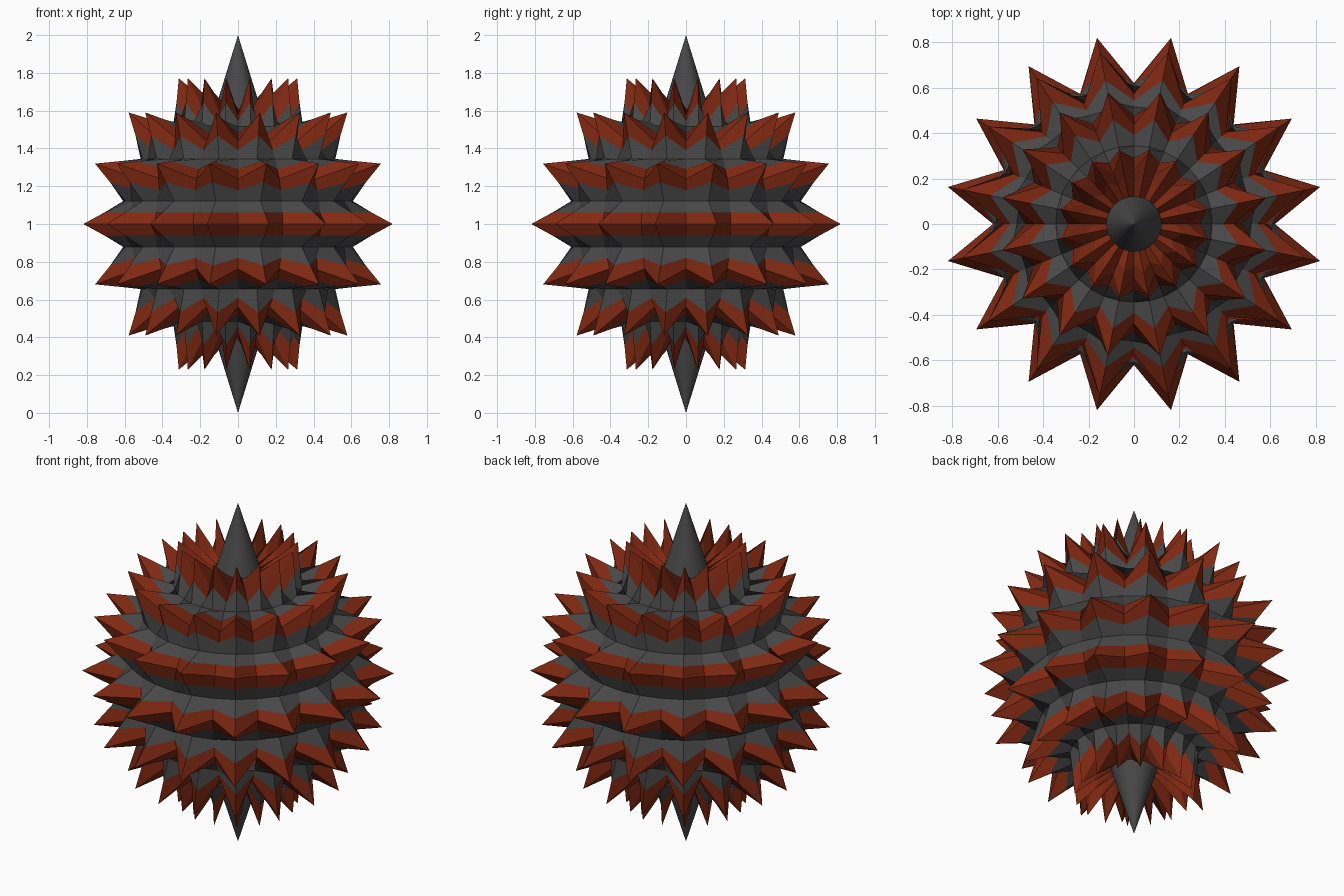
import bpy, bmesh
from math import sin, cos, pi

if "Cube" in bpy.data.objects:
    bpy.data.objects.remove(bpy.data.objects["Cube"])

R, SPIKE, POLE = 0.62, 0.835, 1.0   # ball radius, spike tip radius, pole tip radius
SEG, RINGS = 32, 16                 # ball divisions


def material(name, col):
    m = bpy.data.materials.new(name)
    m.diffuse_color = (*col, 1)
    m.use_nodes = True
    m.node_tree.nodes["Principled BSDF"].inputs["Base Color"].default_value = m.diffuse_color
    return m


def point(i, j):
    """Ball vertex at segment i, latitude step j; every second one is pulled into a spike."""
    r = SPIKE if i % 2 and j % 2 == 0 else R
    a, b = 2 * pi * i / SEG, pi * j / RINGS
    return (r * cos(b) * cos(a), r * cos(b) * sin(a), 1 + r * sin(b))


def midpoint(p, q):
    return tuple((s + t) / 2 for s, t in zip(p, q))


bm = bmesh.new()

# Rings from bottom to top, with an extra ring halfway for the colour bands
rings = []
for k in range(-14, 15):
    lo, hi = k // 2, (k + 1) // 2
    rings.append((k, [bm.verts.new(midpoint(point(i, lo), point(i, hi))) for i in range(SEG)]))

# Spiked bands: red around the tips, dark grey around the bases
for (k, a), (_, b) in zip(rings, rings[1:]):
    h = abs(k + 0.5) / 2
    red = h > 5.5 or abs(h - 2 * round(h / 2)) < 0.5
    for i in range(SEG):
        n = (i + 1) % SEG
        f = bm.faces.new((a[i], a[n], b[n], b[i]))
        f.material_index = int(red)

# Pole cones
for ring, s in ((rings[0][1], -1), (rings[-1][1], 1)):
    tip = bm.verts.new((0, 0, 1 + s * POLE))
    for i in range(SEG):
        bm.faces.new((ring[i], ring[(i + 1) % SEG], tip))

bmesh.ops.recalc_face_normals(bm, faces=bm.faces)
me = bpy.data.meshes.new("spiked_ball")
bm.to_mesh(me)
bm.free()
me.materials.append(material("dark grey", (0.065, 0.065, 0.065)))
me.materials.append(material("rust red", (0.22, 0.022, 0.006)))
bpy.context.collection.objects.link(bpy.data.objects.new("spiked_ball", me))
